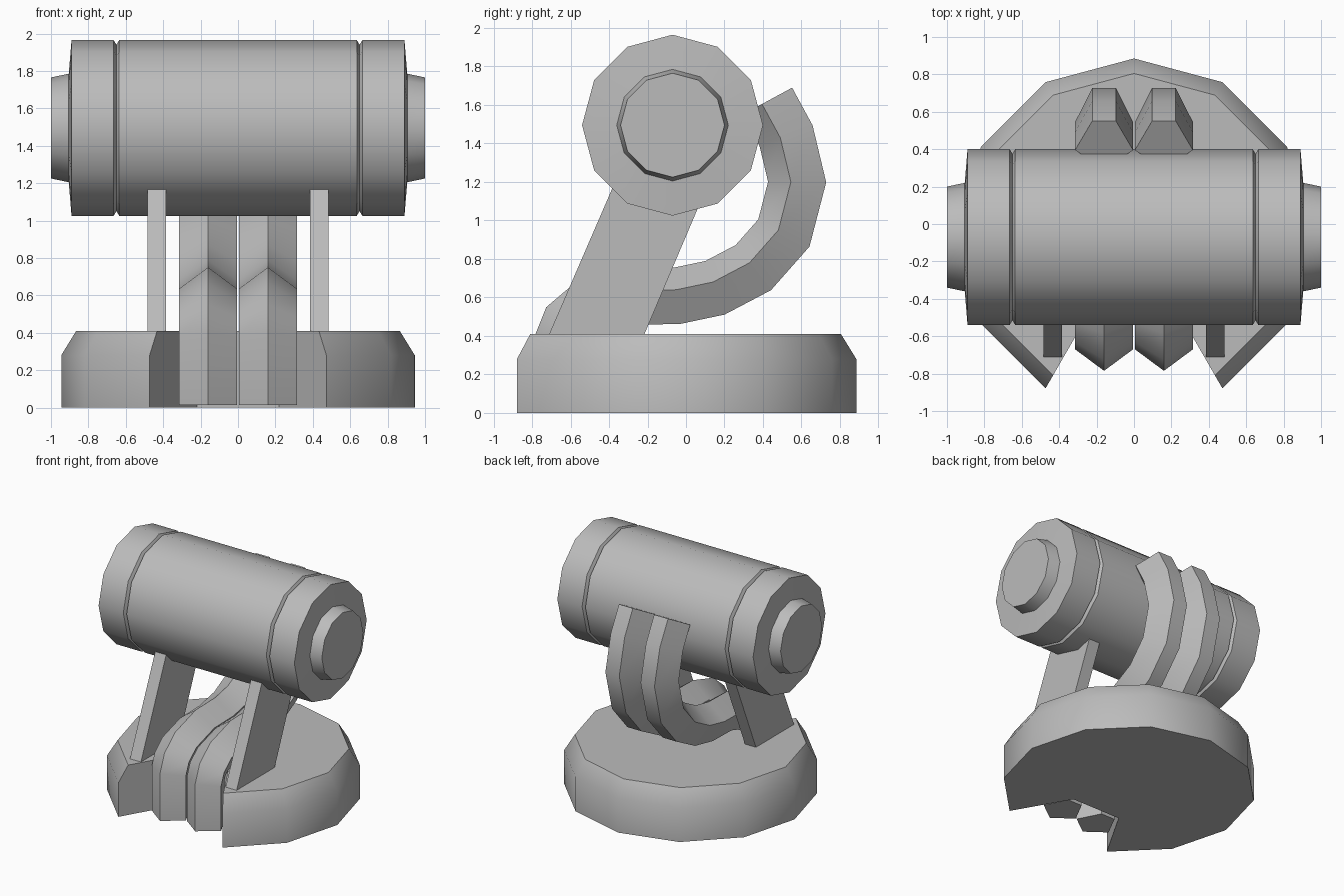
import bpy, bmesh, math
from mathutils import Vector

old = bpy.data.objects.get("Cube")
if old:
    bpy.data.objects.remove(old, do_unlink=True)

grey = bpy.data.materials.new("plain grey")
grey.use_nodes = True
COLOUR = (0.5, 0.5, 0.5, 1)
grey.diffuse_color = COLOUR
grey.node_tree.nodes["Principled BSDF"].inputs["Base Color"].default_value = COLOUR


def loft(name, rings, smooth=True):
    """Skin a list of equal-length rings and cap both ends."""
    bm = bmesh.new()
    loops = [[bm.verts.new(p) for p in ring] for ring in rings]
    n = len(loops[0])
    for a, b in zip(loops, loops[1:]):
        for i in range(n):
            j = (i + 1) % n
            bm.faces.new((a[i], a[j], b[j], b[i]))
    bm.faces.new(loops[0])
    bm.faces.new(loops[-1])
    bmesh.ops.recalc_face_normals(bm, faces=bm.faces)
    mesh = bpy.data.meshes.new(name)
    bm.to_mesh(mesh)
    bm.free()
    mesh.materials.append(grey)
    obj = bpy.data.objects.new(name, mesh)
    bpy.context.collection.objects.link(obj)
    if smooth:
        bpy.ops.object.select_all(action='DESELECT')
        obj.select_set(True)
        bpy.context.view_layer.objects.active = obj
        bpy.ops.object.shade_smooth_by_angle(angle=math.radians(31))
    return obj


SIDES = 12
STEP = 2 * math.pi / SIDES
CENTRE_Y = -0.06


# Round base with a wedge cut out of the front
def base_ring(radius, z):
    ring = [(radius * math.sin(i * STEP), CENTRE_Y + radius * math.cos(i * STEP), z)
            for i in range(-5, 6)]
    return ring + [(0.22, -0.44, z), (-0.22, -0.44, z)]


loft("base", [base_ring(0.945, 0), base_ring(0.945, 0.28), base_ring(0.865, 0.41)])

# Horizontal drum with grooves and end knobs: (x, radius) of one half
half = [(0.635, 0.47), (0.65, 0.445), (0.665, 0.47), (0.89, 0.47),
        (0.905, 0.29), (1.0, 0.27)]
profile = [(-x, r) for x, r in reversed(half)] + half
loft("drum", [[(x, -0.07 + r * math.sin(i * STEP), 1.495 + r * math.cos(i * STEP))
               for i in range(SIDES)] for x, r in profile])

# Slanted struts holding the drum
strut = [(-0.715, 0.4), (-0.22, 0.4), (0.09, 1.13), (-0.36, 1.22)]
for side, label in ((1, "left"), (-1, "right")):
    loft(label + "_strut", [[(side * x, y, z) for y, z in strut] for x in (0.385, 0.485)],
         smooth=False)

# Ridged pipes: path in the y-z plane, five-sided section
path = [Vector(p) for p in (
    (-0.67, 0.015), (-0.67, 0.38), (-0.63, 0.48), (-0.53, 0.565), (-0.3, 0.635),
    (-0.05, 0.64), (0.14, 0.68), (0.33, 0.78), (0.48, 0.95),
    (0.545, 1.2), (0.49, 1.43), (0.395, 1.605))]
section = [(0, 0.115), (0.155, 0), (0.063, -0.178), (-0.063, -0.178), (-0.155, 0)]


def pipe_rings(centre_x):
    rings = []
    for i, p in enumerate(path):
        before = (p - path[max(i - 1, 0)]).normalized()
        after = (path[min(i + 1, len(path) - 1)] - p).normalized()
        t = (before + after).normalized()
        bend = t.dot(after if after.length else before)
        normal = Vector((-t.y, t.x)) / bend
        rings.append([(centre_x + u, *(p + normal * v)) for u, v in section])
    return rings


for side, label in ((1, "left"), (-1, "right")):
    loft(label + "_pipe", pipe_rings(side * 0.16))
